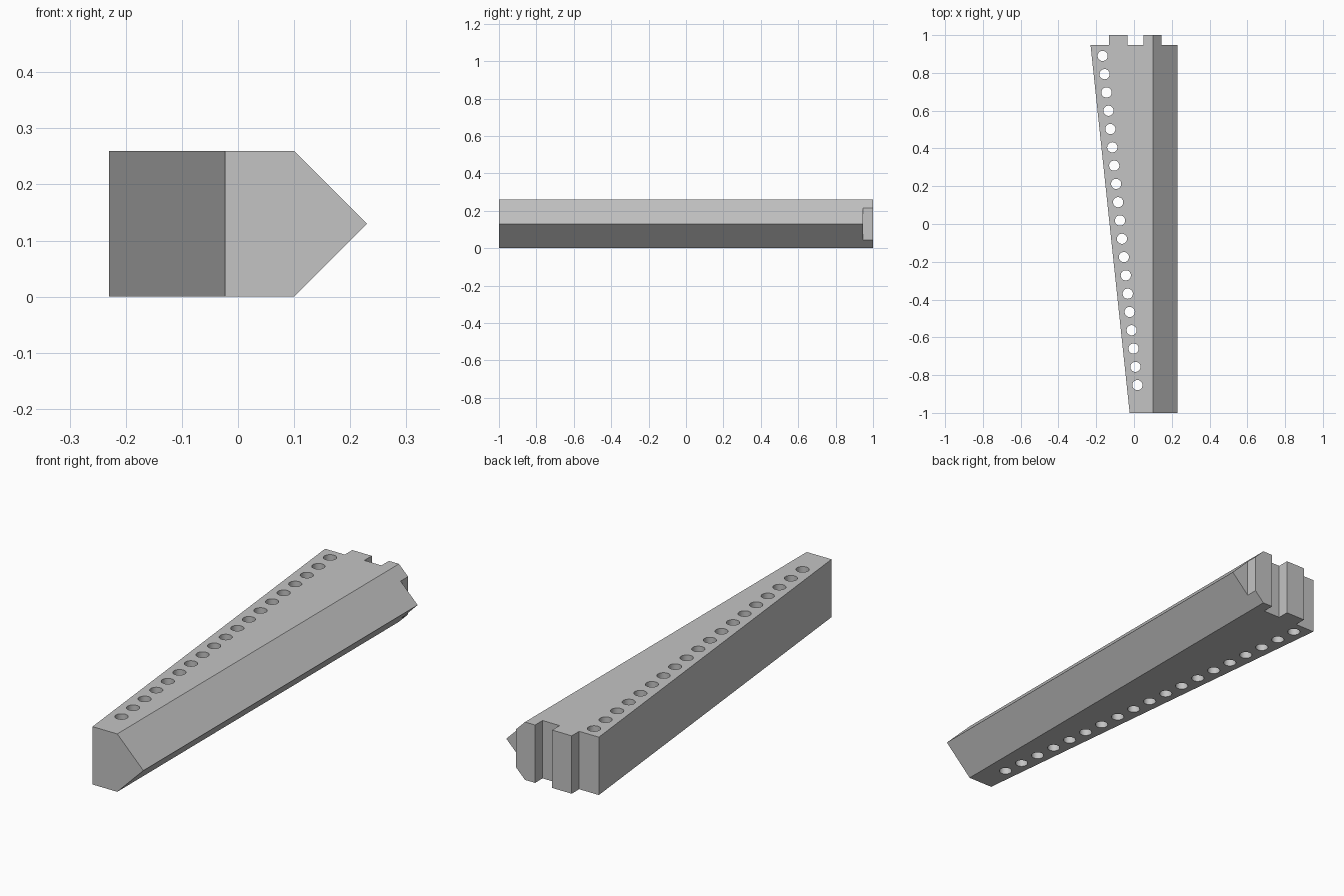
import bpy
import bmesh
import math
from mathutils import Matrix, Vector

cube = bpy.data.objects.get("Cube")
if cube:
    bpy.data.objects.remove(cube, do_unlink=True)

HEIGHT = 0.26
HOLES = 19

grey = bpy.data.materials.new("plain grey")
grey.use_nodes = True
colour = (0.55, 0.55, 0.55, 1)
grey.diffuse_color = colour
grey.node_tree.nodes["Principled BSDF"].inputs["Base Color"].default_value = colour


def add_object(name, bm):
    bmesh.ops.recalc_face_normals(bm, faces=bm.faces)
    mesh = bpy.data.meshes.new(name)
    bm.to_mesh(mesh)
    bm.free()
    mesh.materials.append(grey)
    obj = bpy.data.objects.new(name, mesh)
    bpy.context.collection.objects.link(obj)
    return obj


def prism(name, points, offset):
    """Extrude a closed outline along an offset."""
    bm = bmesh.new()
    face = bm.faces.new([bm.verts.new(p) for p in points])
    new = bmesh.ops.extrude_face_region(bm, geom=[face])["geom"]
    moved = [g for g in new if isinstance(g, bmesh.types.BMVert)]
    bmesh.ops.translate(bm, verts=moved, vec=offset)
    return add_object(name, bm)


def apply_boolean(target, cutter, operation):
    """Apply a boolean and discard its helper."""
    cutter.hide_render = True
    mod = target.modifiers.new(operation.lower(), "BOOLEAN")
    mod.operation = operation
    mod.solver = "EXACT"
    mod.object = cutter
    bpy.ops.object.select_all(action="DESELECT")
    target.select_set(True)
    bpy.context.view_layer.objects.active = target
    bpy.ops.object.modifier_apply(modifier=mod.name)
    bpy.data.objects.remove(cutter, do_unlink=True)


# Tapered plan with two tongues at the back, oversized on the ridge side
back = 0.947
plan = [(-0.023, -1), (0.4, -1), (0.4, back), (0.145, back), (0.145, 1),
        (0.05, 1), (0.05, back), (-0.035, back), (-0.035, 1),
        (-0.132, 1), (-0.132, back), (-0.23, back)]
body = prism("tapered_bar", [(x, y, -0.1) for x, y in plan], (0, 0, HEIGHT + 0.2))

# Pointed cross-section
section = [(-0.5, 0), (0.1, 0), (0.23, HEIGHT / 2), (0.1, HEIGHT), (-0.5, HEIGHT)]
profile = prism("section_helper", [(x, -1.2, z) for x, z in section], (0, 2.4, 0))
apply_boolean(body, profile, "INTERSECT")

# Row of through holes beside the slanted wall
first, last = Vector((-0.166, 0.89, HEIGHT / 2)), Vector((0.018, -0.853, HEIGHT / 2))
bm = bmesh.new()
for i in range(HOLES):
    bmesh.ops.create_cone(bm, cap_ends=True, segments=32, radius1=0.027, radius2=0.027,
                          depth=HEIGHT * 2,
                          matrix=Matrix.Translation(first.lerp(last, i / (HOLES - 1))))
apply_boolean(body, add_object("hole_helper", bm), "DIFFERENCE")

# Flat faces with smooth hole walls
body.data.materials.clear()
body.data.materials.append(grey)
for poly in body.data.polygons:
    poly.material_index = 0
bpy.ops.object.shade_smooth_by_angle(angle=math.radians(30))
